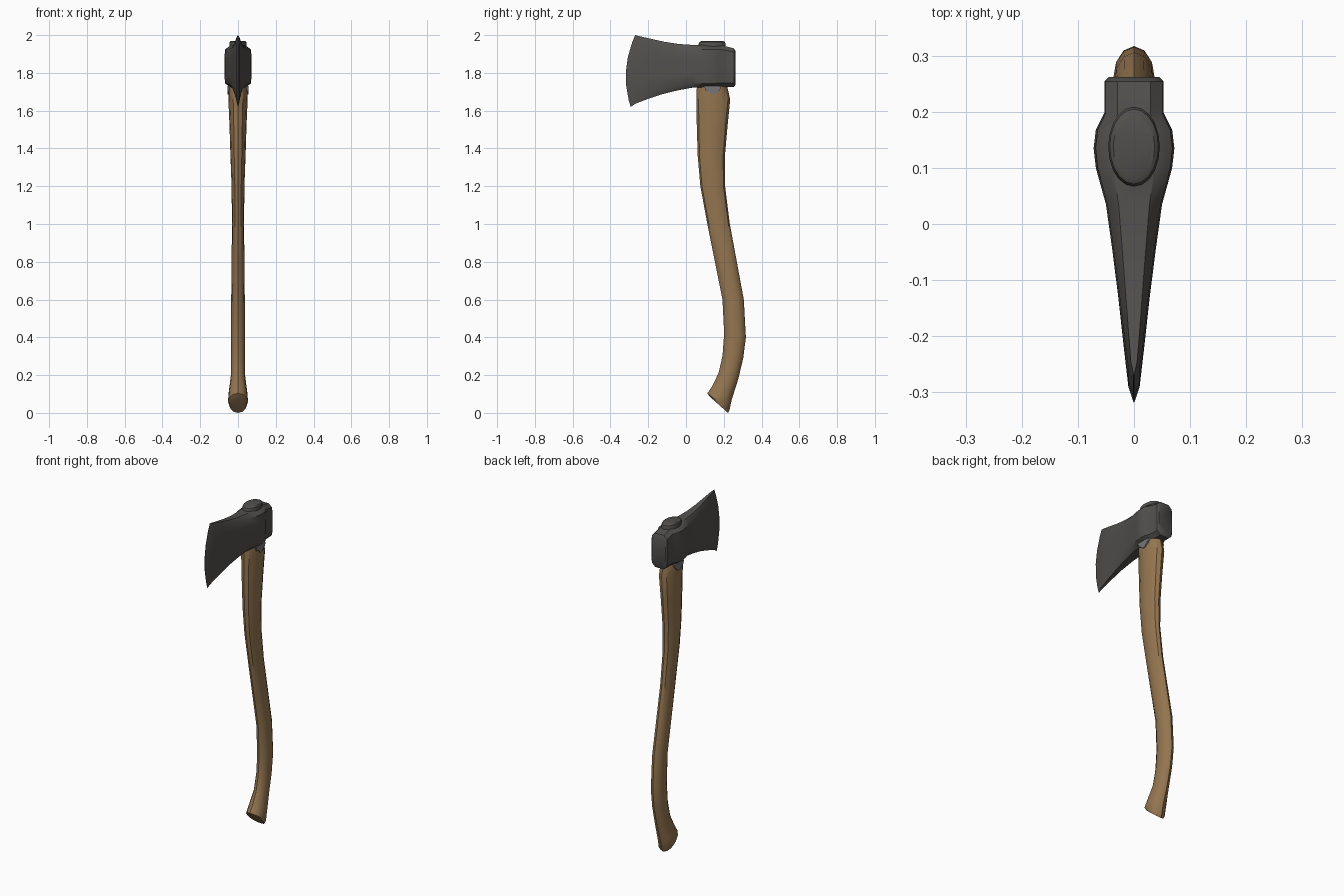
import bpy, bmesh, math


def material(name, rgb):
    m = bpy.data.materials.new(name)
    m.diffuse_color = (*rgb, 1)
    return m


wood = material("brown wood", (0.30, 0.18, 0.08))
steel = material("dark steel", (0.085, 0.08, 0.074))
grey = material("worn steel", (0.18, 0.18, 0.19))


def loft(name, rings, mat, angle=35):
    """Skin closed rings of equal length and cap both ends."""
    bm = bmesh.new()
    loops = [[bm.verts.new(p) for p in r] for r in rings]
    n = len(loops[0])
    for a, b in zip(loops, loops[1:]):
        for i in range(n):
            j = (i + 1) % n
            bm.faces.new((a[i], a[j], b[j], b[i]))
    bm.faces.new(loops[0])
    bm.faces.new(loops[-1][::-1])
    bmesh.ops.recalc_face_normals(bm, faces=bm.faces)
    me = bpy.data.meshes.new(name)
    bm.to_mesh(me)
    bm.free()
    me.materials.append(mat)
    ob = bpy.data.objects.new(name, me)
    bpy.context.collection.objects.link(ob)
    bpy.ops.object.select_all(action='DESELECT')
    ob.select_set(True)
    bpy.context.view_layer.objects.active = ob
    bpy.ops.object.shade_smooth_by_angle(angle=math.radians(angle))
    return ob


def oval(y0, z0, y1, z1, hx, n=12):
    """Tilted oval between a front point and a back point."""
    pts = []
    for i in range(n):
        a = 2 * math.pi * i / n
        t = 0.5 - 0.5 * math.cos(a)
        pts.append((hx * math.sin(a), y0 + (y1 - y0) * t, z0 + (z1 - z0) * t))
    return pts


# Curved handle: front y, front z, back y, back z, half width
handle = [
    (.124, .088, .222, .000, .046), (.113, .104, .230, .014, .053),
    (.135, .135, .242, .070, .050), (.172, .21, .277, .18, .038),
    (.193, .30, .303, .29, .037), (.202, .42, .317, .40, .037),
    (.193, .60, .306, .60, .036), (.153, .80, .269, .80, .034),
    (.113, 1.0, .232, 1.0, .032), (.076, 1.2, .207, 1.2, .034),
    (.062, 1.36, .206, 1.36, .040), (.057, 1.52, .220, 1.52, .045),
    (.055, 1.66, .234, 1.66, .051), (.057, 1.72, .220, 1.72, .052),
    (.066, 1.80, .207, 1.80, .045)]
loft("handle", [oval(*r) for r in handle], wood)

# Axe head sections: centre y, bottom z, top z, half width, cutting-edge bow
head = [
    (.262, 1.738, 1.915, .045, 0), (.254, 1.725, 1.930, .053, 0),
    (.198, 1.725, 1.944, .053, 0), (.168, 1.723, 1.946, .068, 0),
    (.135, 1.722, 1.946, .072, 0), (.100, 1.722, 1.946, .068, 0),
    (.035, 1.722, 1.948, .050, 0), (-.04, 1.708, 1.953, .039, .1),
    (-.12, 1.688, 1.965, .028, .3), (-.20, 1.660, 1.982, .018, .6),
    (-.258, 1.637, 1.994, .010, .9), (-.282, 1.62, 2.0, .0008, 1)]
ROWS = [(0, .55), (.10, .95), (.3, 1), (.5, 1), (.7, 1), (.90, .95), (1, .55)]


def section(y, zb, zt, hx, bow):
    right = []
    for f, w in ROWS:
        dy = -bow * (.037 * (1 - (2 * f - 1) ** 2) + .012 * (1 - 2 * f))
        right.append((hx * w, y + dy + bow * .001, zb + (zt - zb) * f))
    return right + [(-x, yy, z) for x, yy, z in reversed(right)]


loft("axe_head", [section(*s) for s in head], steel, 40)

# Oval handle end showing above the head
cap = [(1.90, 1), (1.955, 1), (1.964, .94), (1.969, .80)]
loft("handle_top_cap",
     [oval(.138 - .071 * s, z, .138 + .071 * s, z, .046 * s, 20) for z, s in cap],
     steel)

# Small tapered lug under the head on both sides
lug = [(.095, 1.73), (.105, 1.705), (.125, 1.698), (.135, 1.685),
       (.152, 1.685), (.165, 1.698), (.18, 1.71), (.185, 1.73)]
loft("under_head_lug", [[(x, y, z) for y, z in lug] for x in (-.0545, .0545)], grey)
